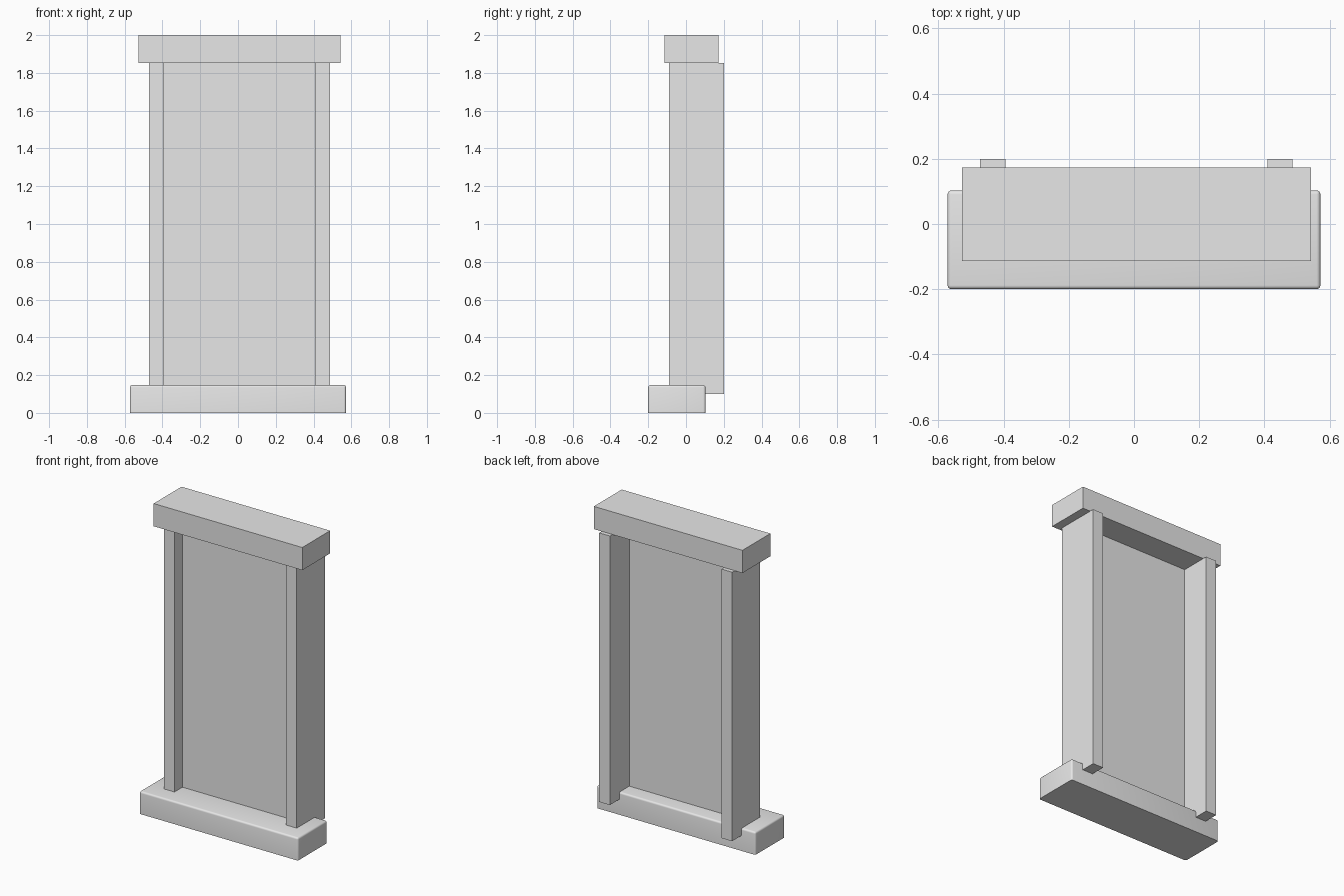
import bpy
import bmesh
import math

cube = bpy.data.objects.get("Cube")
if cube:
    bpy.data.objects.remove(cube, do_unlink=True)

# One plain grey for the whole frame
grey = bpy.data.materials.new("plain_grey")
grey.use_nodes = True
colour = (0.8, 0.8, 0.8, 1)
grey.diffuse_color = colour
grey.node_tree.nodes["Principled BSDF"].inputs["Base Color"].default_value = colour


def box(name, x, y, z, bevel=0):
    """Box from (min, max) ranges; bevel rounds every edge except the bottom ones."""
    bm = bmesh.new()
    bmesh.ops.create_cube(bm, size=1)
    for v in bm.verts:
        v.co = [r[0] if c < 0 else r[1] for c, r in zip(v.co, (x, y, z))]
    if bevel:
        edges = [e for e in bm.edges if any(v.co.z > z[0] for v in e.verts)]
        bmesh.ops.bevel(bm, geom=edges, offset=bevel, segments=4,
                        profile=0.5, affect='EDGES')
    mesh = bpy.data.meshes.new(name)
    bm.to_mesh(mesh)
    bm.free()
    mesh.materials.append(grey)
    obj = bpy.data.objects.new(name, mesh)
    bpy.context.collection.objects.link(obj)
    return obj


# Rounded sill with smooth shading
sill = box("sill", (-0.572, 0.572), (-0.2, 0.103), (0, 0.147), bevel=0.012)
bpy.ops.object.select_all(action='DESELECT')
sill.select_set(True)
bpy.context.view_layer.objects.active = sill
bpy.ops.object.shade_smooth_by_angle(angle=math.radians(40))

# Two side posts, overhanging the back of the sill
centre = 0.007
for side, name in ((-1, "right_post"), (1, "left_post")):
    xs = sorted((centre + side * 0.402, centre + side * 0.479))
    box(name, xs, (-0.09, 0.2), (0.1, 1.853))

# Thin recessed panel between the posts
box("panel", (centre - 0.41, centre + 0.41), (-0.008, 0.0), (0.13, 1.86))

# Header across the top
box("header", (-0.528, 0.543), (-0.114, 0.173), (1.852, 2.0))
